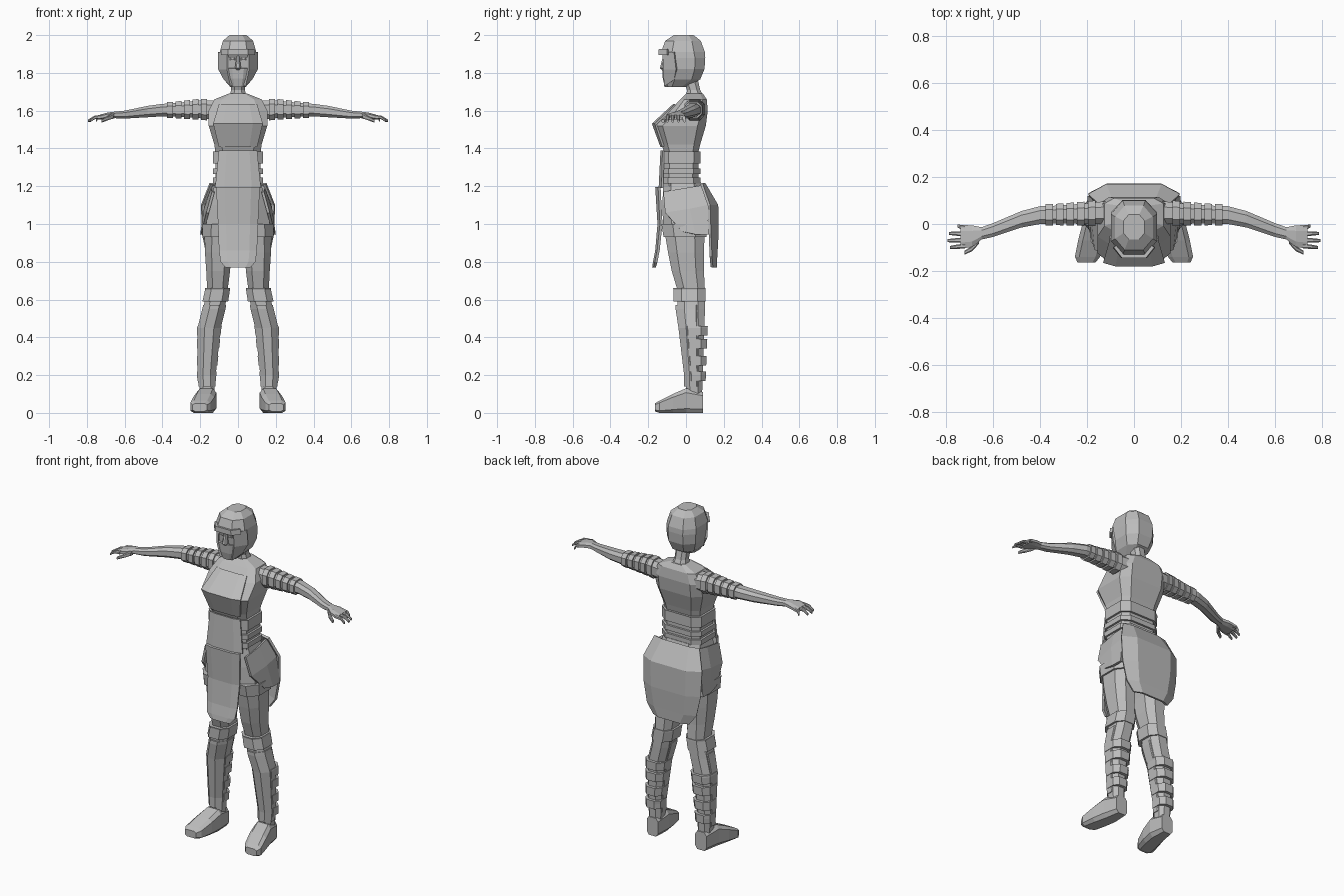
import bpy
import bmesh

cube = bpy.data.objects.get("Cube")
if cube:
    bpy.data.objects.remove(cube, do_unlink=True)

GREY = (0.5, 0.5, 0.5, 1)
grey = bpy.data.materials.new("plain grey")
grey.use_nodes = True
grey.diffuse_color = GREY
grey.node_tree.nodes["Principled BSDF"].inputs["Base Color"].default_value = GREY


def finish(name, bm, mirror=False, thick=0):
    bmesh.ops.recalc_face_normals(bm, faces=bm.faces)
    mesh = bpy.data.meshes.new(name)
    bm.to_mesh(mesh)
    bm.free()
    mesh.materials.append(grey)
    obj = bpy.data.objects.new(name, mesh)
    bpy.context.collection.objects.link(obj)
    if thick:
        solid = obj.modifiers.new("thickness", "SOLIDIFY")
        solid.thickness = thick
        solid.offset = 0
    if mirror:
        obj.modifiers.new("other side", "MIRROR").use_mirror_merge = False
    return obj


def section(axis, ring, k):
    """Eight-sided section from (position, low a, high a, low b, high b)."""
    pos, a0, a1, b0, b1 = ring
    ca, cb, ra, rb = (a0 + a1) / 2, (b0 + b1) / 2, (a1 - a0) / 2, (b1 - b0) / 2
    unit = [(k, 1), (1, k), (1, -k), (k, -1), (-k, -1), (-1, -k), (-1, k), (-k, 1)]
    flat = [(ca + u * ra, cb + v * rb) for u, v in unit]
    place = {"x": lambda a, b: (pos, a, b), "y": lambda a, b: (a, pos, b),
             "z": lambda a, b: (a, b, pos)}[axis]
    return [place(a, b) for a, b in flat]


def loft(name, axis, rings, k=0.5, mirror=False):
    bm = bmesh.new()
    loops = [[bm.verts.new(p) for p in section(axis, r, k)] for r in rings]
    for low, high in zip(loops, loops[1:]):
        for i in range(len(low)):
            j = (i + 1) % len(low)
            bm.faces.new((low[i], low[j], high[j], high[i]))
    bm.faces.new(loops[0])
    bm.faces.new(loops[-1])
    return finish(name, bm, mirror)


def sample(rings, pos):
    rings = sorted(rings)
    for a, b in zip(rings, rings[1:]):
        if a[0] <= pos <= b[0]:
            t = (pos - a[0]) / (b[0] - a[0])
            return [p + (q - p) * t for p, q in zip(a, b)]


def band(name, axis, rings, start, end, grow, k=0.5, mirror=False, shift=0):
    """Raised band that follows a loft between two positions."""
    stops = [start] + sorted(r[0] for r in rings if start < r[0] < end) + [end]
    out = []
    for s in stops:
        p, a0, a1, b0, b1 = sample(rings, s)
        out.append((p, a0 - grow, a1 + grow, b0 - grow + shift, b1 + grow + shift))
    return loft(name, axis, out, k, mirror)


def panel(name, rows, thick=0.014, rim=0.012, mirror=False):
    """Curved plate made of rows of points, with a raised rim."""
    bm = bmesh.new()
    grid = [[bm.verts.new(p) for p in row] for row in rows]
    for up, down in zip(grid, grid[1:]):
        for i in range(len(up) - 1):
            bm.faces.new((up[i], up[i + 1], down[i + 1], down[i]))
    bmesh.ops.recalc_face_normals(bm, faces=bm.faces)
    if rim:
        bmesh.ops.inset_region(bm, faces=bm.faces[:], thickness=rim, depth=-0.004,
                               use_even_offset=True)
    return finish(name, bm, mirror, thick)


def drape(rows):
    """Symmetric rows from (height, half width, middle y, edge y)."""
    return [[(-w, e, z), (-w * .6, m, z), (w * .6, m, z), (w, e, z)] for z, w, m, e in rows]


# Torso, waist bands and hips
torso = [(1.69, -.05, .05, .0, .09), (1.66, -.125, .125, -.03, .11),
         (1.6, -.155, .155, -.085, .115), (1.52, -.155, .155, -.168, .105),
         (1.42, -.125, .125, -.13, .075), (1.38, -.12, .12, -.115, .065),
         (1.2, -.12, .12, -.12, .065)]
loft("torso", "z", torso, .68)
for start, end in ((1.32, 1.385), (1.265, 1.295), (1.215, 1.245)):
    band("waist_band", "z", torso, start, end, .012, .65)
panel("chest_plate", drape([(1.63, .1, -.065, -.055), (1.53, .13, -.175, -.16),
                            (1.41, .1, -.13, -.12)]), .012, 0)
panel("belly_plate", drape([(1.39, .1, -.13, -.12), (1.19, .12, -.14, -.125)]), .01, 0)
loft("hips", "z", [(1.22, -.12, .12, -.12, .08), (1.1, -.155, .155, -.125, .115),
                   (.95, -.175, .175, -.12, .105)], .6)

# Front and back cloth panels and hip plates
panel("front_panel", drape([(1.195, .115, -.16, -.145), (1.0, .105, -.148, -.135),
                            (.86, .1, -.16, -.15), (.8, .092, -.172, -.162),
                            (.77, .065, -.176, -.17)]))
panel("back_panel", drape([(1.215, .15, .1, .085), (1.1, .195, .168, .125),
                           (.95, .19, .17, .13), (.83, .165, .163, .135),
                           (.77, .12, .16, .14)]))
panel("hip_plate", [[(.135, -.12, 1.17), (.14, .0, 1.19), (.13, .09, 1.205)],
                    [(.165, -.11, 1.06), (.178, .02, 1.08), (.175, .115, 1.1)],
                    [(.19, -.02, .96), (.197, .05, .945), (.195, .12, .945)]], mirror=True)

# Legs
leg = [(1.0, .01, .178, -.12, .1), (.85, .035, .175, -.095, .095),
       (.75, .042, .168, -.075, .095), (.65, .055, .163, -.045, .1),
       (.55, .07, .185, -.045, .1), (.45, .095, .21, -.03, .098),
       (.2, .122, .21, .0, .088), (.08, .125, .2, .0, .085)]
loft("leg", "z", leg, mirror=True)
band("shorts_leg", "z", leg, .93, 1.0, .01, mirror=True)
band("knee_pad", "z", leg, .59, .66, .012, mirror=True, shift=-.008)
band("shin_guard", "z", leg, .14, .57, .004, .4, True, -.006)
for z in (.17, .25, .34, .41):
    band("calf_band", "z", leg, z, z + .05, .007, mirror=True, shift=.01)

# Feet
loft("foot", "y", [(.09, .125, .2, .0, .11), (.0, .115, .22, .0, .13),
                   (-.07, .125, .238, .0, .1), (-.14, .145, .252, .0, .065),
                   (-.165, .165, .24, .008, .05)], .65, True)

# Arms and sleeve bands
arm = [(.1, .0, .1, 1.55, 1.655), (.2, .0, .088, 1.56, 1.655), (.33, .003, .078, 1.568, 1.64),
       (.4, .0, .076, 1.57, 1.636), (.48, -.015, .055, 1.565, 1.625),
       (.6, -.055, .004, 1.558, 1.6), (.65, -.066, -.014, 1.56, 1.595),
       (.69, -.098, -.006, 1.558, 1.59), (.74, -.105, -.004, 1.552, 1.576)]
loft("arm_and_palm", "x", arm, mirror=True)
for i in range(5):
    start = .165 + i * .045
    band("sleeve_band", "x", arm, start, start + .032, .008, mirror=True)


def finger(name, path, radius):
    rings = []
    for i, (x, y, z) in enumerate(path):
        r = radius * (1 - .2 * i)
        rings.append((x, y - r, y + r, z - r, z + r))
    loft(name, "x", rings, mirror=True)


for base, tip, length in ((-.016, -.008, .752), (-.042, -.04, .788),
                          (-.068, -.071, .795), (-.094, -.1, .784)):
    finger("finger", [(.72, base, 1.568), ((.73 + length) / 2, (base + tip) / 2, 1.564),
                      (length, tip, 1.545)], .011)
finger("thumb", [(.66, -.07, 1.572), (.69, -.105, 1.56), (.722, -.122, 1.545)], .014)

# Neck and head
loft("neck", "z", [(1.66, -.05, .05, .0, .1), (1.71, -.036, .036, .005, .075),
                   (1.8, -.036, .036, -.03, .055)])
head = [(2.0, -.045, .045, -.065, .04), (1.97, -.08, .08, -.11, .078),
        (1.91, -.097, .097, -.132, .1), (1.88, -.099, .099, -.115, .102),
        (1.82, -.095, .095, -.11, .098), (1.765, -.075, .075, -.105, .075),
        (1.725, -.04, .04, -.1, .0)]
loft("head", "z", head, .5)

# Face: brow, cheek guards, eyes, nose and mouth guard
panel("brow", drape([(1.925, .08, -.137, -.095), (1.895, .085, -.138, -.095)]), .016, 0)
panel("cheek_guard", [[(.052, -.12, 1.9), (.1, -.06, 1.91)], [(.054, -.119, 1.82), (.1, -.05, 1.82)],
                      [(.035, -.112, 1.73), (.07, -.06, 1.765)]], .012, 0, True)
loft("eye", "z", [(1.868, .014, .044, -.122, -.1), (1.88, .016, .042, -.122, -.1)], .6, True)
loft("nose", "z", [(1.89, -.008, .008, -.122, -.1), (1.825, -.016, .016, -.138, -.1),
                   (1.81, -.012, .012, -.12, -.1)])
panel("mouth_guard", drape([(1.825, .05, -.122, -.112), (1.77, .04, -.118, -.108),
                            (1.727, .028, -.108, -.1)]), .01, 0)
